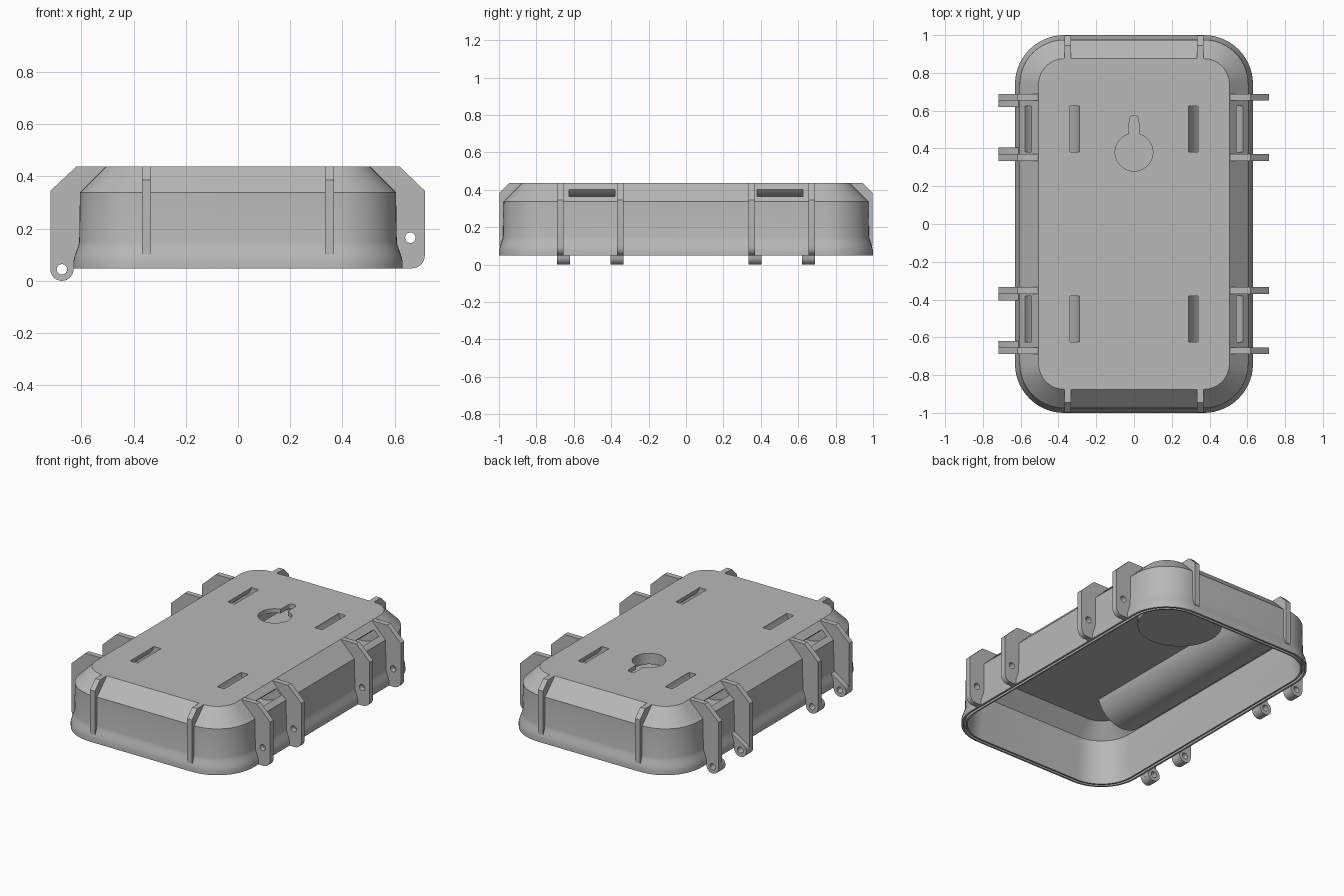
import bpy, bmesh
from math import sin, cos, radians

if "Cube" in bpy.data.objects:
    bpy.data.objects.remove(bpy.data.objects["Cube"], do_unlink=True)

GREY = (0.48, 0.48, 0.48, 1)
grey = bpy.data.materials.new("grey_plastic")
grey.diffuse_color = GREY
grey.use_nodes = True
grey.node_tree.nodes["Principled BSDF"].inputs["Base Color"].default_value = GREY

TOP, RIM = 0.438, 0.048


def finish(name, bm):
    bmesh.ops.recalc_face_normals(bm, faces=bm.faces)
    mesh = bpy.data.meshes.new(name)
    bm.to_mesh(mesh)
    bm.free()
    mesh.materials.append(grey)
    obj = bpy.data.objects.new(name, mesh)
    bpy.context.collection.objects.link(obj)
    return obj


def loft(name, rings):
    """Closed solid through a list of equal-length point loops."""
    bm = bmesh.new()
    loops = [[bm.verts.new(p) for p in ring] for ring in rings]
    n = len(loops[0])
    for a, b in zip(loops, loops[1:]):
        for i in range(n):
            j = (i + 1) % n
            bm.faces.new((a[i], a[j], b[j], b[i]))
    bm.faces.new(loops[0])
    bm.faces.new(loops[-1])
    return finish(name, bm)


def prism(name, pts, axis, lo, hi):
    """Extrude a 2D outline along an axis."""
    place = {"x": lambda p, t: (t, *p),
             "y": lambda p, t: (p[0], t, p[1]),
             "z": lambda p, t: (*p, t)}[axis]
    return loft(name, [[place(p, t) for p in pts] for t in (lo, hi)])


def arc(cx, cy, r, start, end, steps=16):
    angles = [radians(start + (end - start) * i / steps) for i in range(steps + 1)]
    return [(cx + r * cos(a), cy + r * sin(a)) for a in angles]


def circle(cx, cy, r, steps=32):
    return arc(cx, cy, r, 0, 360, steps)[:-1]


def activate(obj):
    bpy.ops.object.select_all(action="DESELECT")
    obj.select_set(True)
    bpy.context.view_layer.objects.active = obj


def combine(obj, tool, operation):
    mod = obj.modifiers.new("combine", "BOOLEAN")
    mod.object, mod.operation, mod.solver = tool, operation, "EXACT"
    activate(obj)
    bpy.ops.object.modifier_apply(modifier=mod.name)
    bpy.data.objects.remove(tool, do_unlink=True)


def smooth(obj):
    activate(obj)
    bpy.ops.object.shade_smooth_by_angle(angle=radians(28))


def mirrored(pts, side):
    return [(side * u, v) for u, v in pts]


# Rounded rectangle loop, inset from the widest outline
def outline(inset, z, cx=0.37, cy=0.74, r=0.26):
    pts = []
    for k, (sx, sy) in enumerate([(1, 1), (-1, 1), (-1, -1), (1, -1)]):
        pts += arc(sx * cx, sy * cy, r - inset, 90 * k, 90 * k + 90, 14)
    return [(x, y, z) for x, y in pts]


# Hollow case: inner floor, inner wall, grooved rim, flared outer wall, chamfered top
section = [(0.138, 0.418), (0.052, 0.332), (0.045, 0.14), (0.036, 0.085),
           (0.036, RIM), (0.026, RIM), (0.026, 0.07), (0.012, 0.07), (0.012, RIM),
           (0, RIM), (0, 0.075), (0.004, 0.093), (0.012, 0.115), (0.019, 0.135),
           (0.022, 0.15), (0.025, 0.338), (0.125, TOP)]
case = loft("case", [outline(i, z) for i, z in section])

# Strap channels: inner ridges along both sides, with curved tunnels cut through
for side in (1, -1):
    ridge = arc(0.45, 0.47, 0.185, 196, 317) + [(0.587, 0.346), (0.508, 0.425)]
    combine(case, prism("ridge", mirrored(ridge, side), "y", -0.65, 0.65), "UNION")
# Keyhole boss under the top
combine(case, prism("boss", circle(0, 0.42, 0.25, 48), "z", 0.35, 0.428), "UNION")

band = arc(0.45, 0.47, 0.165, 180, 360, 28) + arc(0.45, 0.47, 0.115, 360, 180, 28)
for side in (1, -1):
    for lo in (0.38, -0.625):
        combine(case, prism("tunnel", mirrored(band, side), "y", lo, lo + 0.245), "DIFFERENCE")

# Hanging keyhole: opening plus a wider pocket beneath it
keyhole = arc(0, 0.38, 0.1, 105, 435, 40) + arc(0, 0.55, 0.025, 0, 180, 12)
combine(case, prism("keyhole", keyhole, "z", 0.37, 0.5), "DIFFERENCE")
pocket = arc(0, 0.38, 0.098, 180, 360, 20) + arc(0, 0.55, 0.098, 0, 180, 20)
combine(case, prism("pocket", pocket, "z", 0.368, 0.41), "DIFFERENCE")
smooth(case)

# Ribs on the two short ends
rib = [(0.87, TOP), (0.945, TOP), (0.998, 0.385), (0.998, 0.1), (0.965, 0.1),
       (0.965, 0.335)]
for end, word in ((1, "back"), (-1, "front")):
    for x in (-0.35, 0.35):
        prism(f"{word}_rib", mirrored(rib, end), "x", x - 0.0175, x + 0.0175)

# Side plates share the edge that follows the case wall
wall = [(0.62, 0.075), (0.6, 0.145), (0.597, 0.332), (0.507, TOP), (0.618, TOP)]
latch = [(0.715, 0.345)] + arc(0.667, 0.096, 0.048, 0, -90, 8) + [(0.62, RIM)] + wall
PIN = (0.674, 0.044)
hinge = [(0.718, 0.345)] + arc(*PIN, 0.044, 0, -180, 20) + wall
knuckle = arc(*PIN, 0.044, 45, -180, 24) + [(0.62, 0.075), (0.603, 0.14)]

# Four latch plates on the left, four hinge plates with knuckles on the right
for end in (1, -1):
    for y, inward in ((0.672, -1), (0.352, 1)):
        lo, hi = end * y - 0.0175, end * y + 0.0175
        plate = prism("latch_plate", latch, "y", lo, hi)
        combine(plate, prism("hole", circle(0.66, 0.165, 0.02, 24), "y", lo - 0.1, hi + 0.1),
                "DIFFERENCE")
        smooth(plate)

        plate = prism("hinge_plate", mirrored(hinge, -1), "y", lo, hi)
        a, b = sorted((end * y, end * (y + inward * 0.052)))
        barrel = prism("hinge_knuckle", mirrored(knuckle, -1), "y", a, b)
        combine(plate, barrel, "UNION")
        combine(plate, prism("hole", circle(-PIN[0], PIN[1], 0.02, 24), "y", lo - 0.2, hi + 0.2),
                "DIFFERENCE")
        smooth(plate)
